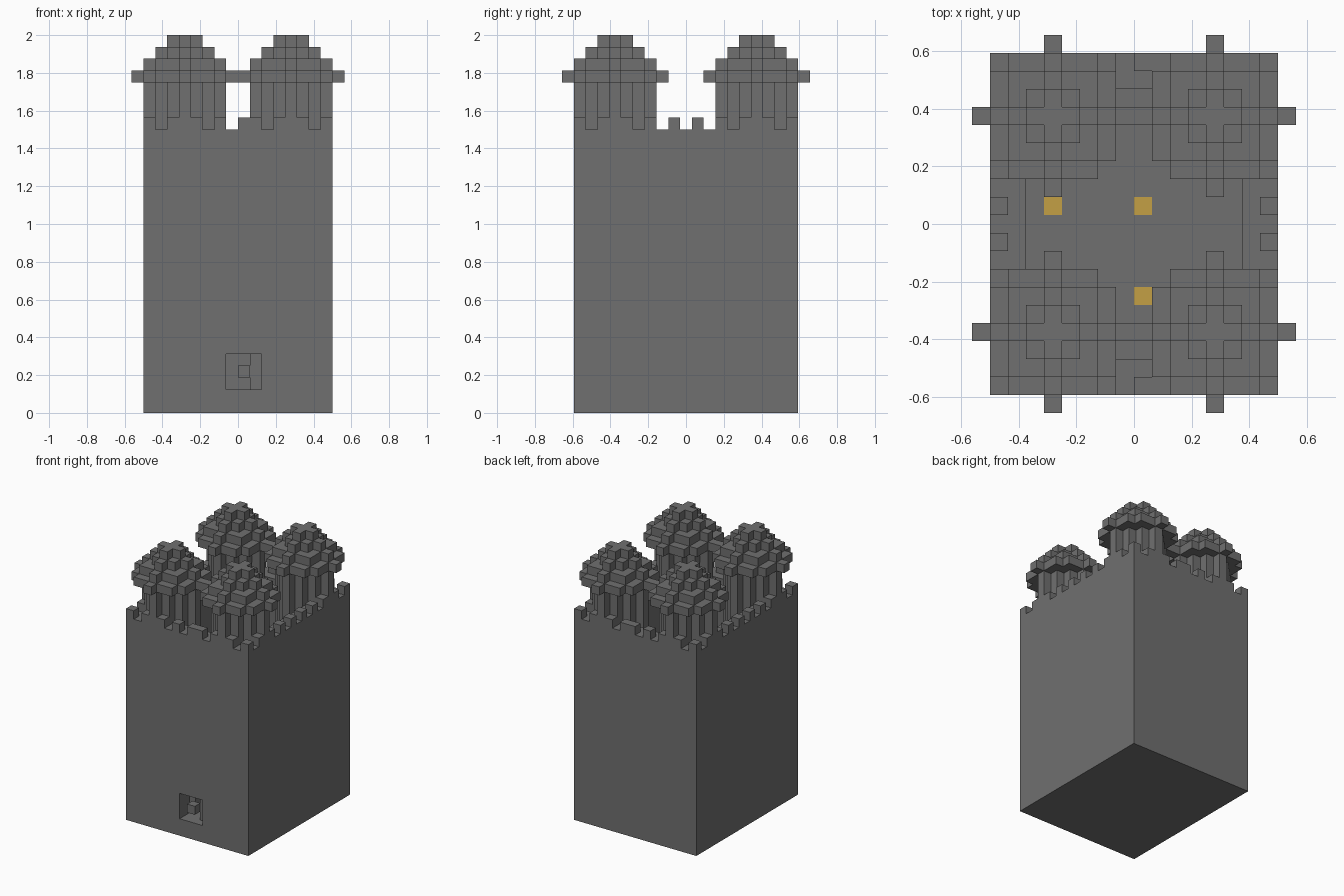
import bpy
import bmesh
from mathutils import Vector

cube = bpy.data.objects.get("Cube")
if cube:
    bpy.data.objects.remove(cube, do_unlink=True)

U = 1 / 16                      # edge of one block
NX, NY, WALL_TOP = 16, 19, 24   # castle size in blocks
FLOOR = 2


def material(name, color):
    m = bpy.data.materials.new(name)
    m.use_nodes = True
    m.diffuse_color = (*color, 1)
    bsdf = next(n for n in m.node_tree.nodes if n.type == 'BSDF_PRINCIPLED')
    bsdf.inputs["Base Color"].default_value = (*color, 1)
    return m


stone = material("grey stone", (0.16, 0.16, 0.16))
gold = material("golden lamp", (0.55, 0.35, 0.06))


def blocks(name, cells, mat):
    """Join unit blocks into one shell, keeping only the exposed faces."""
    cells = set(cells)
    bm = bmesh.new()
    for c in cells:
        for axis in range(3):
            for side in (0, 1):
                near = list(c)
                near[axis] += 2 * side - 1
                if tuple(near) in cells:
                    continue
                a, b = (axis + 1) % 3, (axis + 2) % 3
                ring = []
                for s, t in ((0, 0), (1, 0), (1, 1), (0, 1)):
                    p = Vector(c)
                    p[axis] += side
                    p[a] += s
                    p[b] += t
                    p -= Vector((NX / 2, NY / 2, 0))
                    ring.append(bm.verts.new(p * U))
                bm.faces.new(ring if side else ring[::-1])
    bmesh.ops.remove_doubles(bm, verts=bm.verts, dist=U / 100)
    mesh = bpy.data.meshes.new(name)
    bm.to_mesh(mesh)
    bm.free()
    mesh.materials.append(mat)
    bpy.context.collection.objects.link(bpy.data.objects.new(name, mesh))


def in_court(i, j):
    return 2 <= i < NX - 2 and 2 <= j < NY - 2


def in_door(i, j, k):
    return 7 <= i <= 9 and j < 2 and 2 <= k <= 4


# Lamps set flush into the courtyard floor
lamps = [(8, 10, FLOOR - 1), (3, 10, FLOOR - 1), (8, 5, FLOOR - 1)]
blocks("floor_lamps", lamps, gold)

# Hollow keep with a doorway through the front wall
keep = [(i, j, k) for i in range(NX) for j in range(NY) for k in range(WALL_TOP)
        if (k < FLOOR or not in_court(i, j)) and not in_door(i, j, k)
        and (i, j, k) not in lamps]
blocks("keep_walls", keep, stone)

# Door jamb and handle block
blocks("door_jamb", [(9, 1, k) for k in range(2, 5)], stone)
blocks("door_handle", [(8, 0, 3)], stone)


def plan(half, cut_corners=False, arm=0):
    """Square of blocks with optional missing corners and one-block arms."""
    r = range(-half, half + 1)
    cells = {(x, y) for x in r for y in r
             if not (cut_corners and abs(x) == abs(y) == half)}
    for s in (-arm, arm):
        cells |= {(s, 0), (0, s)}
    return cells


shaft = plan(2, True, 3)
dome = [plan(3, True, 4), plan(2, False, 3), plan(1, False, 2), plan(1, True)]
towers = {"front_right": (3, 3), "front_left": (12, 3),
          "back_right": (3, 15), "back_left": (12, 15)}
shaft_cells = set()

# Four corner towers with stepped domes
for label, (cx, cy) in towers.items():
    cells = set()
    for x, y in shaft:
        i, j = cx + x, cy + y
        base = FLOOR if in_court(i, j) else WALL_TOP
        cells |= {(i, j, k) for k in range(base, 28)}
    shaft_cells |= cells
    for step, layer in enumerate(dome):
        cells |= {(cx + x, cy + y, 28 + step) for x, y in layer}
    blocks(label + "_tower", cells, stone)

# Merlons along the outer rim
front_row = (0, 2, 4, 6, 8, 9, 11, 13, 15)
rim = {(i, j, WALL_TOP) for i in front_row for j in (0, NY - 1)}
rim |= {(i, j, WALL_TOP) for i in (0, NX - 1) for j in range(0, NY, 2)}
blocks("battlements", rim - shaft_cells, stone)
